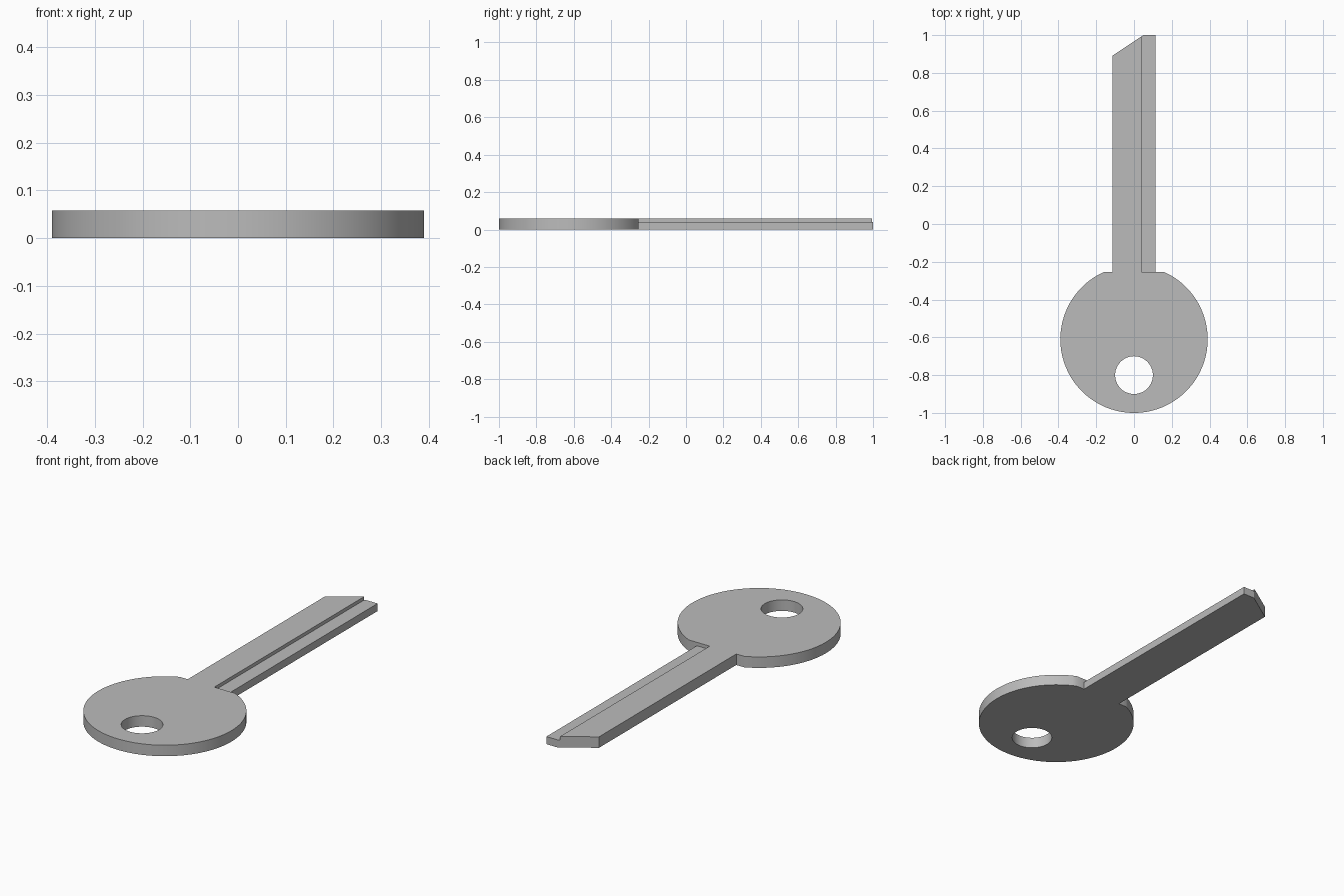
import bpy
import bmesh
from math import asin, cos, pi, radians, sin

cube = bpy.data.objects.get("Cube")
if cube:
    bpy.data.objects.remove(cube, do_unlink=True)

THICK = 0.058       # full thickness
LEDGE = 0.04        # thickness of the milled strip
SHOULDER = -0.255   # where the blade leaves the head
HALF = 0.115        # half width of the blade
RADIUS, CENTRE = 0.39, -0.61

steel = bpy.data.materials.new("plain grey metal")
steel.use_nodes = True
grey = (0.5, 0.5, 0.5, 1)
steel.diffuse_color = grey
steel.node_tree.nodes["Principled BSDF"].inputs["Base Color"].default_value = grey


def prism(name, outline, z0, z1):
    """Extrude a closed outline from z0 to z1."""
    bm = bmesh.new()
    base = bm.faces.new([bm.verts.new((x, y, z0)) for x, y in outline])
    top = bmesh.ops.extrude_face_region(bm, geom=[base])["geom"]
    verts = [v for v in top if isinstance(v, bmesh.types.BMVert)]
    bmesh.ops.translate(bm, verts=verts, vec=(0, 0, z1 - z0))
    bmesh.ops.recalc_face_normals(bm, faces=bm.faces)
    mesh = bpy.data.meshes.new(name)
    bm.to_mesh(mesh)
    bm.free()
    mesh.materials.append(steel)
    obj = bpy.data.objects.new(name, mesh)
    bpy.context.collection.objects.link(obj)
    return obj


def arc(radius, cy, start, end, steps):
    return [(radius * cos(start + (end - start) * i / steps),
             cy + radius * sin(start + (end - start) * i / steps))
            for i in range(steps + 1)]


def cut(target, cutter):
    cutter.hide_render = True
    mod = target.modifiers.new("cut", "BOOLEAN")
    mod.operation = "DIFFERENCE"
    mod.solver = "EXACT"
    mod.object = cutter
    bpy.ops.object.select_all(action="DESELECT")
    bpy.context.view_layer.objects.active = target
    target.select_set(True)
    bpy.ops.object.modifier_apply(modifier=mod.name)
    bpy.data.objects.remove(cutter, do_unlink=True)


# Round head with flat shoulders, running into the slanted blade tip
flat = asin((SHOULDER - CENTRE) / RADIUS)
head = arc(RADIUS, CENTRE, pi - flat, 2 * pi + flat, 96)
blade = [(HALF, SHOULDER), (HALF, 1), (0.05, 1), (-HALF, 0.89), (-HALF, SHOULDER)]
key = prism("key_blank", head + blade, 0, THICK)

# Key ring hole
cut(key, prism("hole_cutter", arc(0.1, -0.8, 0, 2 * pi, 48)[:-1], -0.1, 0.2))

# Milled strip along one side of the blade
strip = [(0.04, SHOULDER), (0.3, SHOULDER), (0.3, 1.2), (0.04, 1.2)]
cut(key, prism("strip_cutter", strip, LEDGE, 0.2))

bpy.ops.object.shade_smooth_by_angle(angle=radians(30))
